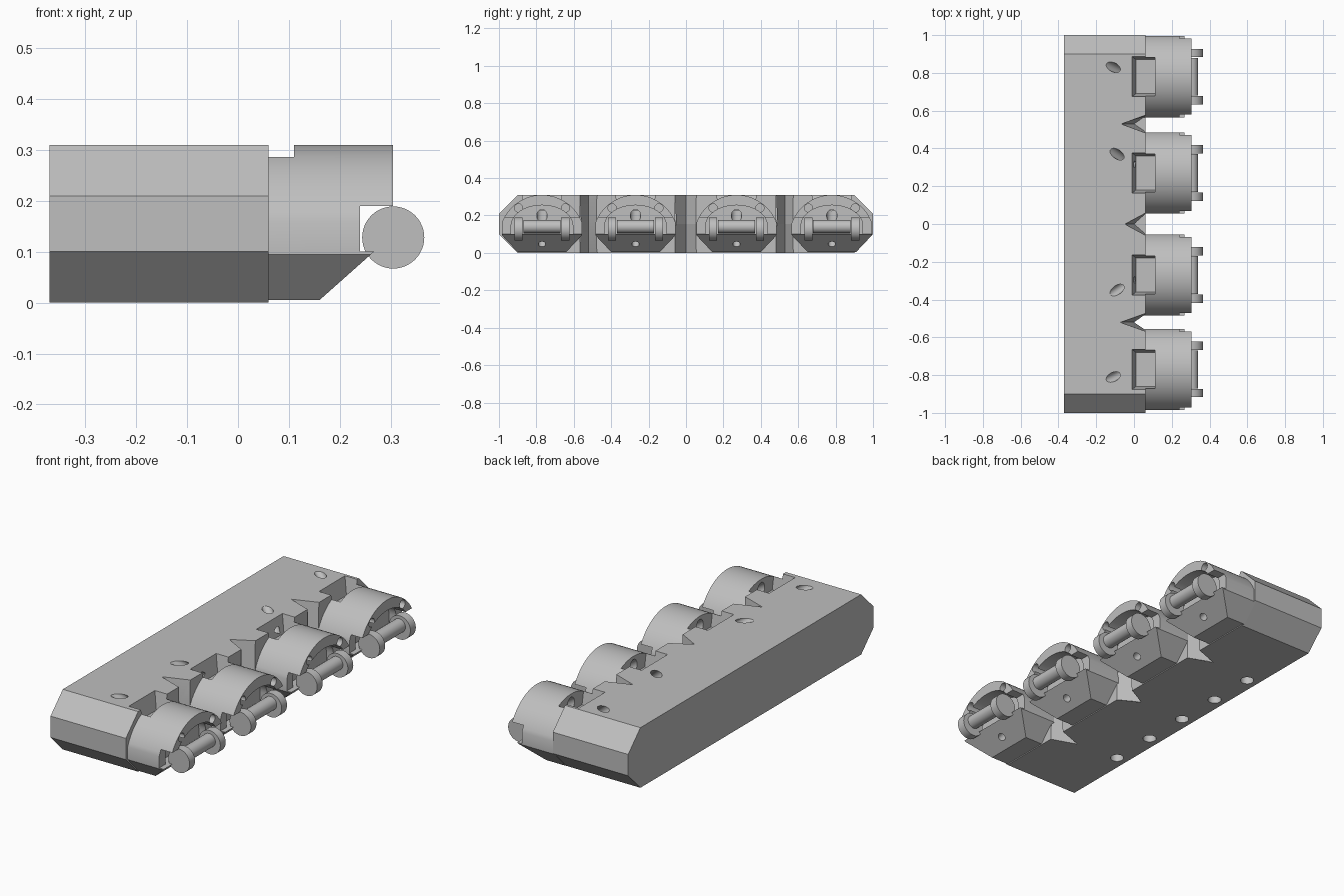
import bpy
import bmesh
from math import cos, sin, asin, pi, radians
from mathutils import Vector, Matrix

if "Cube" in bpy.data.objects:
    bpy.data.objects.remove(bpy.data.objects["Cube"])

grey = bpy.data.materials.new("light_grey")
grey.use_nodes = True
grey.diffuse_color = (0.52, 0.52, 0.52, 1)
grey.node_tree.nodes["Principled BSDF"].inputs["Base Color"].default_value = grey.diffuse_color


def finish(name, bm):
    bmesh.ops.recalc_face_normals(bm, faces=bm.faces)
    mesh = bpy.data.meshes.new(name)
    bm.to_mesh(mesh)
    bm.free()
    mesh.materials.append(grey)
    obj = bpy.data.objects.new(name, mesh)
    bpy.context.collection.objects.link(obj)
    return obj


def loft(name, start, end, bevel=0):
    """Solid between two matching loops, with an optional rounded end."""
    bm = bmesh.new()
    a = [bm.verts.new(p) for p in start]
    b = [bm.verts.new(p) for p in end]
    bm.faces.new(a)
    cap = bm.faces.new(b)
    for i in range(len(a)):
        j = (i + 1) % len(a)
        bm.faces.new((a[i], a[j], b[j], b[i]))
    if bevel:
        bmesh.ops.bevel(bm, geom=list(cap.edges), offset=bevel, segments=4,
                        profile=0.5, affect='EDGES')
    return finish(name, bm)


def along_x(name, yz, x0, x1, bevel=0):
    return loft(name, [(x0, y, z) for y, z in yz], [(x1, y, z) for y, z in yz], bevel)


def along_y(name, xz, y0, y1):
    return loft(name, [(x, y0, z) for x, z in xz], [(x, y1, z) for x, z in xz])


def rod(name, p, q, radius, segments=32):
    """Cylinder from p to q."""
    p, q = Vector(p), Vector(q)
    bm = bmesh.new()
    turn = (q - p).to_track_quat('Z', 'Y').to_matrix().to_4x4()
    bmesh.ops.create_cone(bm, cap_ends=True, segments=segments, radius1=radius,
                          radius2=radius, depth=(q - p).length,
                          matrix=Matrix.Translation((p + q) / 2) @ turn)
    return finish(name, bm)


def rect(x0, x1, y0, y1, z):
    return [(x0, y0, z), (x1, y0, z), (x1, y1, z), (x0, y1, z)]


def cut(obj, cutters):
    bpy.context.view_layer.objects.active = obj
    for c in cutters:
        mod = obj.modifiers.new("cut", 'BOOLEAN')
        mod.operation = 'DIFFERENCE'
        mod.solver = 'EXACT'
        mod.object = c
        bpy.ops.object.modifier_apply(modifier=mod.name)
        bpy.data.objects.remove(c)


def smooth(obj):
    bpy.ops.object.select_all(action='DESELECT')
    obj.select_set(True)
    bpy.context.view_layer.objects.active = obj
    bpy.ops.object.shade_smooth_by_angle(angle=radians(28))


def pocket(y):
    """Tapered recess shared by the body and each head."""
    return loft("pocket_cutter", rect(0.01, 0.11, y - 0.09, y + 0.09, 0.22),
                rect(-0.012, 0.11, y - 0.108, y + 0.108, 0.32))


CENTRES = (-0.77, -0.27, 0.27, 0.78)

# Long chamfered body
body = along_x("body", [(-0.9, 0), (0.9, 0), (1, 0.1), (1, 0.21),
                        (0.9, 0.31), (-0.9, 0.31), (-1, 0.21), (-1, 0.1)], -0.37, 0.06)
cutters = [pocket(y) for y in CENTRES]

# Vee notches between the heads, deeper at the top and bottom
for y, tip, half in ((-0.52, -0.075, 0.055), (0, -0.05, 0.07), (0.53, -0.07, 0.055)):
    for z in (-0.01, 0.32):
        def vee(t, height):
            return [(t, y, height), (0.08, y + half, height), (0.08, y - half, height)]
        cutters.append(loft("notch_cutter", vee(0.0, 0.155), vee(tip, z)))

# Slanted bores in the top, round sockets underneath
for x, y, lean in ((-0.11, 0.83, -1), (-0.09, 0.37, -1.4), (-0.09, -0.35, 1.4), (-0.11, -0.81, 1)):
    d = Vector((0.09, 0.045 * lean, -0.075))
    top = Vector((x, y, 0.31))
    cutters.append(rod("bore_cutter", top - d, top + d, 0.024))
for i in range(-2, 3):
    cutters.append(rod("socket_cutter", (-0.31, i * 0.25, -0.02), (-0.31, i * 0.25, 0.1), 0.033))
cut(body, cutters)
smooth(body)

# Domed head cross-section
R, MID = 0.229, 0.081
reach = asin(0.215 / R)
section = [(-0.13, 0.005), (0.13, 0.005), (0.215, 0.095)]
section += [(R * sin(a), MID + R * cos(a))
            for a in [reach * (1 - i / 14) for i in range(29)]]
section += [(-0.215, 0.095)]

for n, y in enumerate(CENTRES, 1):
    # Head with sloped chin, open mouth and hollow roof
    head = along_x(f"head_{n}", [(y + u, v) for u, v in section], 0.05, 0.305, 0.02)
    hollow = [(y + 0.165 * cos(a), 0.145 + 0.11 * sin(a))
              for a in [pi * i / 24 for i in range(25)]]
    hollow += [(y - 0.165, 0.1), (y + 0.165, 0.1)]
    parts = [
        pocket(y),
        along_y("chin_cutter", [(0.15, -0.004), (0.4, 0.218), (0.4, -0.1), (0.15, -0.1)],
                y - 0.3, y + 0.3),
        along_y("mouth_cutter", [(0.24, 0.1), (0.4, 0.1), (0.4, 0.19), (0.24, 0.19)],
                y - 0.3, y + 0.3),
        along_x("hollow_cutter", hollow, 0.2, 0.4),
        rod("bore_cutter", (0.05, y, 0.3), (0.27, y, 0.15), 0.028),
        rod("chin_bore_cutter", (0.24, y, 0.01), (0.16, y, 0.1), 0.02),
    ]
    for side in (-1, 1):
        s = y + side * 0.125
        parts.append(rod("bolt_cutter", (0.22, s, 0.24), (0.35, s, 0.24), 0.022))
    cut(head, parts)
    smooth(head)

    # Axle with a round disc at each end
    smooth(rod(f"axle_{n}", (0.305, y - 0.1, 0.14), (0.305, y + 0.1, 0.14), 0.035))
    for side, label in ((-1, "front"), (1, "back")):
        s = y + side * 0.125
        smooth(rod(f"{label}_disc_{n}", (0.305, s - 0.022, 0.128),
                   (0.305, s + 0.022, 0.128), 0.061, 48))
